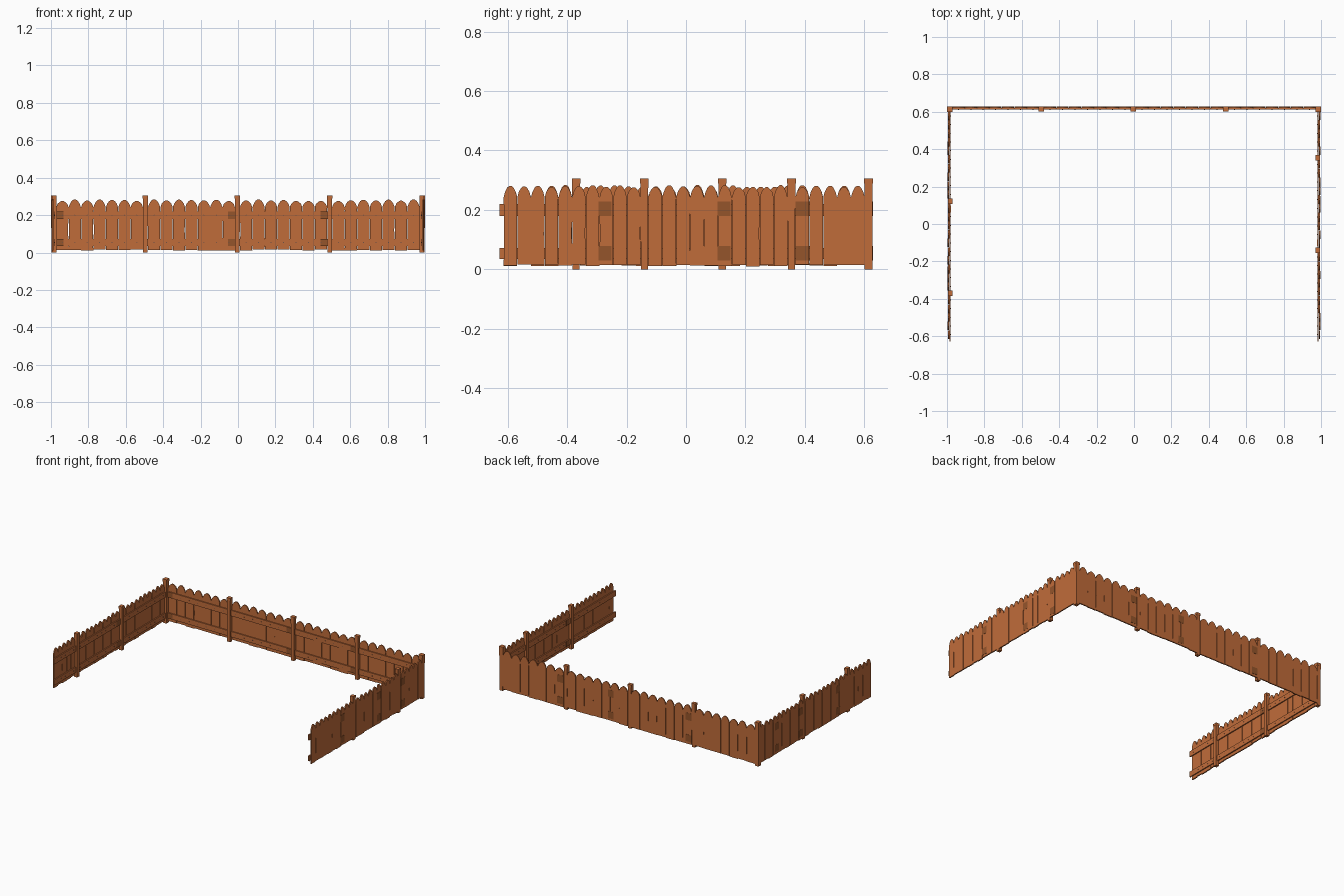
import bpy, bmesh, math, random
from mathutils import Matrix, Vector

if "Cube" in bpy.data.objects:
    bpy.data.objects.remove(bpy.data.objects["Cube"])

random.seed(4)


def material(name, col):
    m = bpy.data.materials.new(name)
    m.diffuse_color = (*col, 1)
    m.use_nodes = True
    m.node_tree.nodes["Principled BSDF"].inputs["Base Color"].default_value = m.diffuse_color
    return m


WOOD = material("orange_brown_wood", (0.53, 0.15, 0.042))
DARK = material("dark_wood_patch", (0.30, 0.09, 0.024))
NAIL = material("dull_nail", (0.16, 0.085, 0.06))


def finish(bm, name, mat, frame):
    bm.transform(frame)
    bmesh.ops.recalc_face_normals(bm, faces=bm.faces)
    me = bpy.data.meshes.new(name)
    bm.to_mesh(me)
    bm.free()
    me.materials.append(mat)
    ob = bpy.data.objects.new(name, me)
    bpy.context.collection.objects.link(ob)


def box(bm, u0, u1, v0, v1, z0, z1, taper=1.0):
    size = Matrix.Diagonal((u1 - u0, v1 - v0, z1 - z0, 1))
    mid = Matrix.Translation(((u0 + u1) / 2, (v0 + v1) / 2, (z0 + z1) / 2))
    vs = bmesh.ops.create_cube(bm, size=1, matrix=mid @ size)['verts']
    for v in vs:
        if v.co.z < (z0 + z1) / 2:
            v.co.x = (u0 + u1) / 2 + (v.co.x - (u0 + u1) / 2) * taper


def picket(bm, u, width, v0, thick):
    # board with slightly uneven sides and an arched, pointed tip
    top = random.uniform(0.275, 0.284)
    bot = random.uniform(0.010, 0.016)
    w = width / 2
    a, b = random.uniform(0.93, 1), random.uniform(0.93, 1)
    side = [(w, bot), (w * a, 0.12), (w, 0.242), (w * 0.8, 0.260),
            (w * 0.5, top - 0.007), (w * 0.18, top)]
    left = [(-x * (b / a if i == 1 else 1), z) for i, (x, z) in enumerate(side)]
    pts = side + left[::-1]
    f = bm.faces.new([bm.verts.new((u + x, v0, z)) for x, z in pts])
    new = bmesh.ops.extrude_face_region(bm, geom=[f])['geom']
    for g in new:
        if isinstance(g, bmesh.types.BMVert):
            g.co.y += thick


RAILS = ((0.034, 0.072), (0.180, 0.219))


def wall(name, frame, start, end, posts, corners, pitch, patches, inner_patches):
    """Local frame: x along the wall, +y is the outside."""
    # pickets, filling each bay between posts
    bm = bmesh.new()
    stops = sorted(posts + corners)
    if start < stops[0] - 0.1:
        stops = [start - 0.012] + stops
    if end > stops[-1] + 0.1:
        stops = stops + [end + 0.012]
    nails = []
    for s0, s1 in zip(stops, stops[1:]):
        lo, hi = s0 + 0.013, s1 - 0.013
        n = round((hi - lo) / pitch)
        step = (hi - lo) / n
        for i in range(n):
            u = lo + (i + 0.5) * step
            picket(bm, u, step * 0.985, random.uniform(0, 0.001), 0.008)
            nails.append(u)
    finish(bm, name + "_pickets", WOOD, frame)

    # two horizontal rails on the inside
    bm = bmesh.new()
    for z0, z1 in RAILS:
        box(bm, start - 0.012, end + 0.012, -0.007, 0.0005, z0, z1)
    finish(bm, name + "_rails", WOOD, frame)

    # nail heads on the rails
    bm = bmesh.new()
    for u in nails:
        for z0, z1 in RAILS:
            m = Matrix.Translation((u, -0.0072, (z0 + z1) / 2)) @ Matrix.Rotation(math.pi / 2, 4, 'X')
            bmesh.ops.create_cone(bm, cap_ends=True, segments=6, radius1=0.003,
                                  radius2=0.003, depth=0.002, matrix=m)
    finish(bm, name + "_nails", NAIL, frame)

    # posts between bays, a little wider at the top
    bm = bmesh.new()
    for u in posts:
        box(bm, u - 0.013, u + 0.013, -0.016, 0.007, 0, 0.288, 0.92)
        box(bm, u - 0.0145, u + 0.0145, -0.017, 0.008, 0.288, 0.305)
    finish(bm, name + "_posts", WOOD, frame)

    # darker repair plates at rail height
    bm = bmesh.new()
    for z0, z1 in ((0.030, 0.078), (0.179, 0.229)):
        for u in patches:
            box(bm, u - 0.022, u + 0.022, 0.0085, 0.0098, z0, z1)
    for z0, z1 in RAILS:
        for u in inner_patches:
            box(bm, u - 0.018, u + 0.018, -0.0078, -0.0065, z0, z1)
    finish(bm, name + "_patches", DARK, frame)


def turn(x, y, degrees):
    return Matrix.Translation((x, y, 0)) @ Matrix.Rotation(math.radians(degrees), 4, 'Z')


# back wall, then the two side walls with staggered posts
wall("back", turn(0, 0.619, 0), -0.975, 0.975, [-0.495, -0.003, 0.49],
     [-0.985, 0.985], 0.0665, [-0.46, 0.14, 0.53], [-0.035, 0.458, -0.95])
wall("right", turn(0.987, 0, -90), -0.6, 0.615, [-0.355, 0.14],
     [-0.615], 0.0463, [-0.39, -0.128, 0.272], [0.1])
wall("left", turn(-0.987, 0, 90), -0.615, 0.6, [-0.37, 0.122],
     [0.615], 0.0463, [-0.25, 0.16, 0.42], [0.08])

# corner posts
for x, side in ((-0.985, "left"), (0.985, "right")):
    bm = bmesh.new()
    box(bm, -0.014, 0.014, -0.014, 0.014, 0, 0.288, 0.93)
    box(bm, -0.015, 0.015, -0.015, 0.015, 0.288, 0.305)
    finish(bm, side + "_corner_post", WOOD, Matrix.Translation((x, 0.614, 0)))
